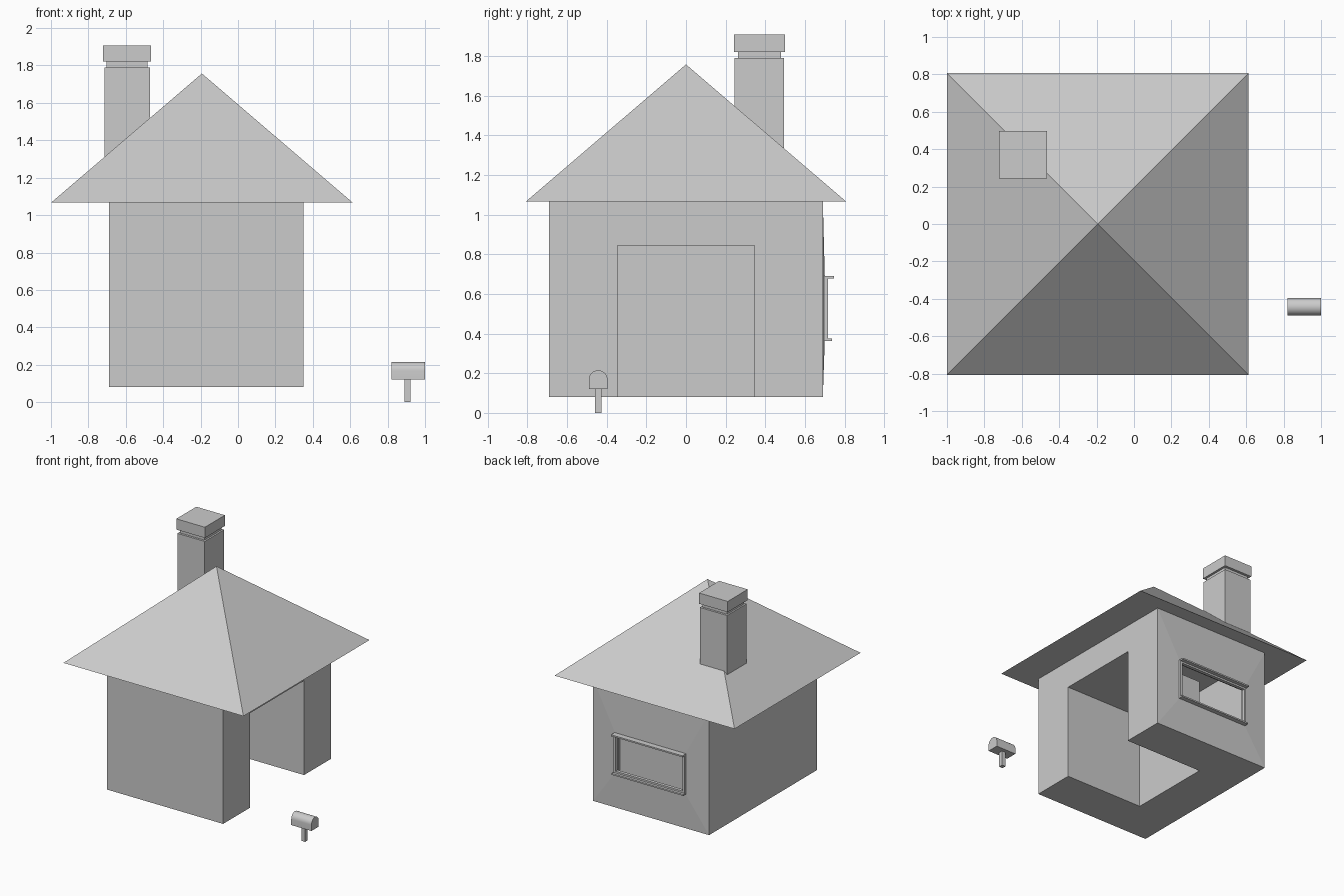
import bpy, bmesh, math

if "Cube" in bpy.data.objects:
    bpy.data.objects.remove(bpy.data.objects["Cube"])


def finish(name, bm):
    bmesh.ops.remove_doubles(bm, verts=bm.verts[:], dist=0.0005)
    bmesh.ops.recalc_face_normals(bm, faces=bm.faces[:])
    me = bpy.data.meshes.new(name)
    bm.to_mesh(me)
    bm.free()
    ob = bpy.data.objects.new(name, me)
    bpy.context.collection.objects.link(ob)
    return ob


def bridge(bm, a, b, closed=True):
    """Quads between two matching point loops."""
    va, vb = [bm.verts.new(p) for p in a], [bm.verts.new(p) for p in b]
    n = len(a)
    for i in range(n if closed else n - 1):
        j = (i + 1) % n
        bm.faces.new((va[i], va[j], vb[j], vb[i]))


def cap(bm, loop):
    bm.faces.new([bm.verts.new(p) for p in loop])


def rect(x0, x1, y0, y1, z):
    return [(x0, y0, z), (x1, y0, z), (x1, y1, z), (x0, y1, z)]


def rect_xz(x0, x1, z0, z1, y):
    return [(x0, y, z0), (x1, y, z0), (x1, y, z1), (x0, y, z1)]


def stack(name, sections):
    """Closed solid through a list of horizontal rectangles."""
    bm = bmesh.new()
    loops = [rect(*s) for s in sections]
    for a, b in zip(loops, loops[1:]):
        bridge(bm, a, b)
    cap(bm, loops[0])
    cap(bm, loops[-1])
    return finish(name, bm)


def box(name, x0, x1, y0, y1, z0, z1):
    return stack(name, [(x0, x1, y0, y1, z0), (x0, x1, y0, y1, z1)])


# House dimensions
X0, X1, Y, Z0, Z1 = -0.69, 0.35, 0.69, 0.08, 1.067
NX, NY, NZ = -0.345, 0.345, 0.845            # room behind the doorway
WX0, WX1, WZ0, WZ1, WY = -0.48, 0.14, 0.372, 0.68, 0.70   # window hole

# Walls: hollow outer shell, doorway room, window hole in a slightly raised back
bm = bmesh.new()
cap(bm, rect_xz(X0, X1, Z0, Z1, -Y))
cap(bm, [(X0, -Y, Z0), (X0, Y, Z0), (X0, Y, Z1), (X0, -Y, Z1)])
bridge(bm, rect_xz(X0, X1, Z0, Z1, Y), rect_xz(WX0, WX1, WZ0, WZ1, WY))
bridge(bm, rect_xz(WX0, WX1, WZ0, WZ1, WY), rect_xz(WX0, WX1, WZ0, WZ1, 0.665))


def u_loop(x, y, z):
    return [(x, -y, Z0), (x, -y, z), (x, y, z), (x, y, Z0)]


bridge(bm, u_loop(X1, Y, Z1), u_loop(X1, NY, NZ), closed=False)
bridge(bm, u_loop(X1, NY, NZ), u_loop(NX, NY, NZ), closed=False)
cap(bm, u_loop(NX, NY, NZ))
bridge(bm, [(X1, -Y, Z0), (X0, -Y, Z0), (X0, Y, Z0), (X1, Y, Z0)],
       [(X1, -NY, Z0), (NX, -NY, Z0), (NX, NY, Z0), (X1, NY, Z0)], closed=False)
finish("house_walls", bm)

# Roof
bpy.ops.mesh.primitive_cone_add(vertices=4, radius1=0.806 * math.sqrt(2), radius2=0,
                                depth=0.69, location=(-0.193, 0, 1.067 + 0.345),
                                rotation=(0, 0, math.pi / 4))
bpy.context.object.name = "roof"

# Chimney with a recessed neck and cap
stack("chimney", [(-0.715, -0.47, 0.245, 0.495, 1.2), (-0.715, -0.47, 0.245, 0.495, 1.79),
                  (-0.702, -0.484, 0.262, 0.478, 1.79), (-0.702, -0.484, 0.262, 0.478, 1.82),
                  (-0.722, -0.466, 0.242, 0.498, 1.82), (-0.722, -0.466, 0.242, 0.498, 1.907)])

# Window frame: two posts, top ledge and sill
for side, x in (("left", WX1), ("right", WX0)):
    box("window_post_" + side, x - 0.008, x + 0.008, 0.69, 0.716, WZ0, WZ1)
box("window_ledge", WX0 - 0.01, WX1 + 0.01, 0.69, 0.746, 0.678, 0.69)
box("window_head", WX0, WX1, 0.69, 0.716, 0.664, 0.678)
box("window_sill", WX0 - 0.01, WX1 + 0.01, 0.69, 0.737, 0.362, 0.374)
box("window_foot", WX0, WX1, 0.69, 0.716, 0.374, 0.388)

# Mailbox: arched profile along x, on a post
CY, R, ZB, ZA = -0.443, 0.047, 0.12, 0.168
profile = [(CY + R, ZB)]
profile += [(CY + R * math.cos(math.pi * i / 16), ZA + R * math.sin(math.pi * i / 16))
            for i in range(17)]
profile += [(CY - R, ZB)]
bm = bmesh.new()
ends = [[(x, y, z) for y, z in profile] for x in (0.82, 1.0)]
bridge(bm, *ends)
for e in ends:
    cap(bm, e)
mailbox = finish("mailbox", bm)
bpy.ops.object.select_all(action='DESELECT')
mailbox.select_set(True)
bpy.context.view_layer.objects.active = mailbox
bpy.ops.object.shade_smooth_by_angle(angle=math.radians(30))
box("mailbox_post", 0.89, 0.923, -0.46, -0.427, 0, 0.125)
